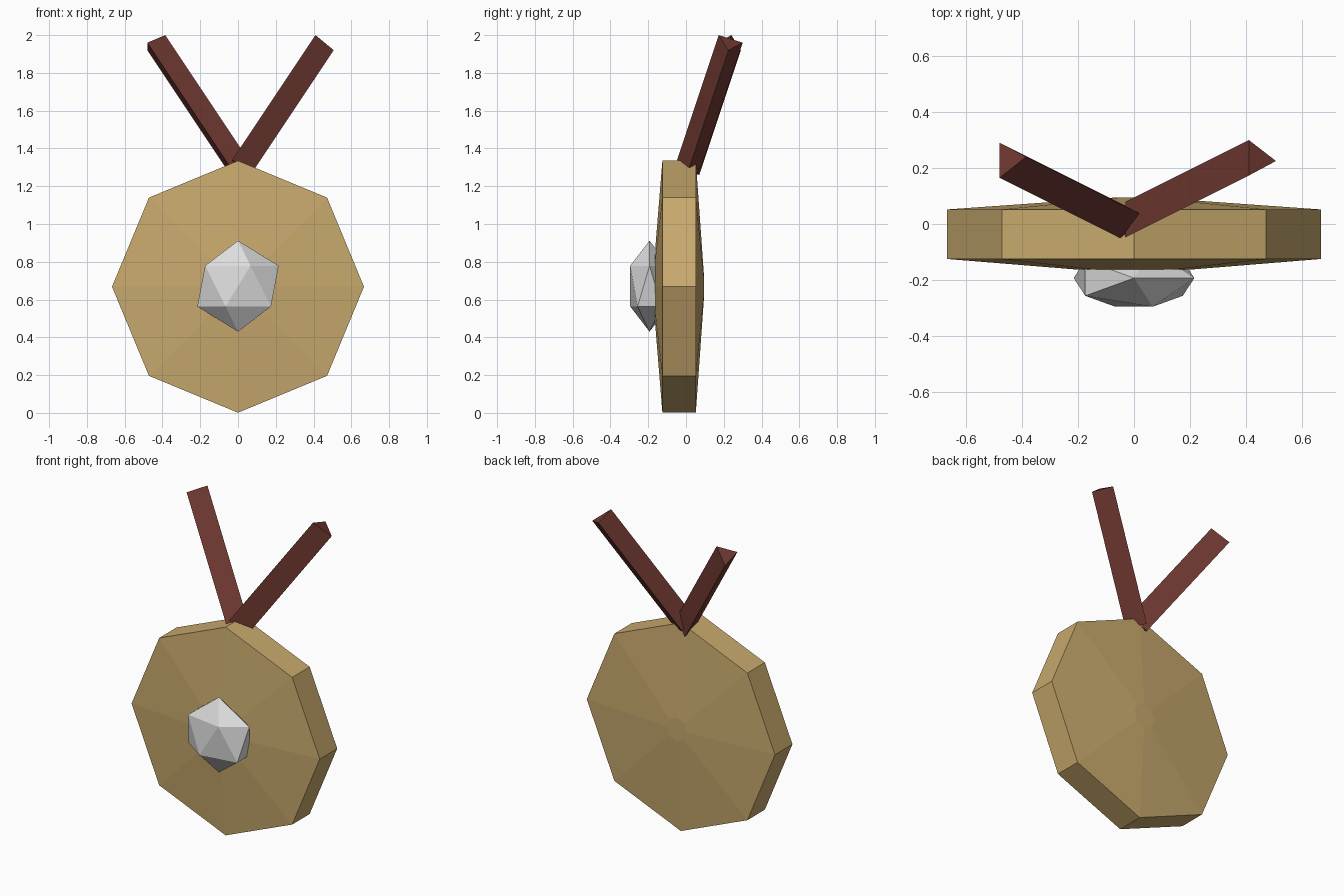
import bpy, bmesh, math
from mathutils import Vector, Matrix

if "Cube" in bpy.data.objects:
    bpy.data.objects.remove(bpy.data.objects["Cube"])


def material(name, rgb):
    m = bpy.data.materials.new(name)
    m.diffuse_color = (*rgb, 1)
    m.use_nodes = True
    m.node_tree.nodes["Principled BSDF"].inputs["Base Color"].default_value = m.diffuse_color
    return m


gold = material("gold", (0.58, 0.40, 0.155))
maroon = material("maroon", (0.16, 0.04, 0.03))
silver = material("silver", (0.72, 0.72, 0.72))
CENTRE_Z = 0.668


def finish(name, bm, mat):
    bmesh.ops.recalc_face_normals(bm, faces=bm.faces)
    mesh = bpy.data.meshes.new(name)
    bm.to_mesh(mesh)
    bm.free()
    mesh.materials.append(mat)
    obj = bpy.data.objects.new(name, mesh)
    bpy.context.collection.objects.link(obj)
    return obj


def loft(name, rings, mat):
    """Join equal-sized rings of points and cap both ends."""
    bm = bmesh.new()
    loops = [[bm.verts.new(p) for p in ring] for ring in rings]
    n = len(loops[0])
    for a, b in zip(loops, loops[1:]):
        for i in range(n):
            j = (i + 1) % n
            bm.faces.new((a[i], a[j], b[j], b[i]))
    bm.faces.new(loops[0])
    bm.faces.new(loops[-1])
    return finish(name, bm, mat)


# Eight-sided medal disc, with shallow tapered front and back
profile = [(0.20, -0.163), (0.667, -0.125), (0.667, 0.052), (0.075, 0.094)]
rings = [[(r * math.cos(k * math.pi / 4), y, CENTRE_Z + r * math.sin(k * math.pi / 4))
          for k in range(8)] for r, y in profile]
loft("medal_disc", rings, gold)

# Flattened faceted gem on the front
bm = bmesh.new()
bmesh.ops.create_icosphere(
    bm, subdivisions=1, radius=0.241,
    matrix=Matrix.Translation((0, -0.193, CENTRE_Z + 0.003)) @ Matrix.Diagonal((1, 0.5, 1, 1)))
finish("gem", bm, silver)


# Three-sided ribbon bars, leaning outward and back
def ribbon(name, top, drop):
    top = [Vector(p) for p in top]
    loft(name, [top, [p + Vector(drop) for p in top]], maroon)


ribbon("ribbon_right", [(0.41, 0.30, 1.96), (0.41, 0.173, 2.0), (0.507, 0.225, 1.92)],
       (-0.44, -0.22, -0.66))
ribbon("ribbon_left", [(-0.48, 0.29, 1.92), (-0.48, 0.165, 1.96), (-0.385, 0.24, 2.0)],
       (0.44, -0.22, -0.66))
